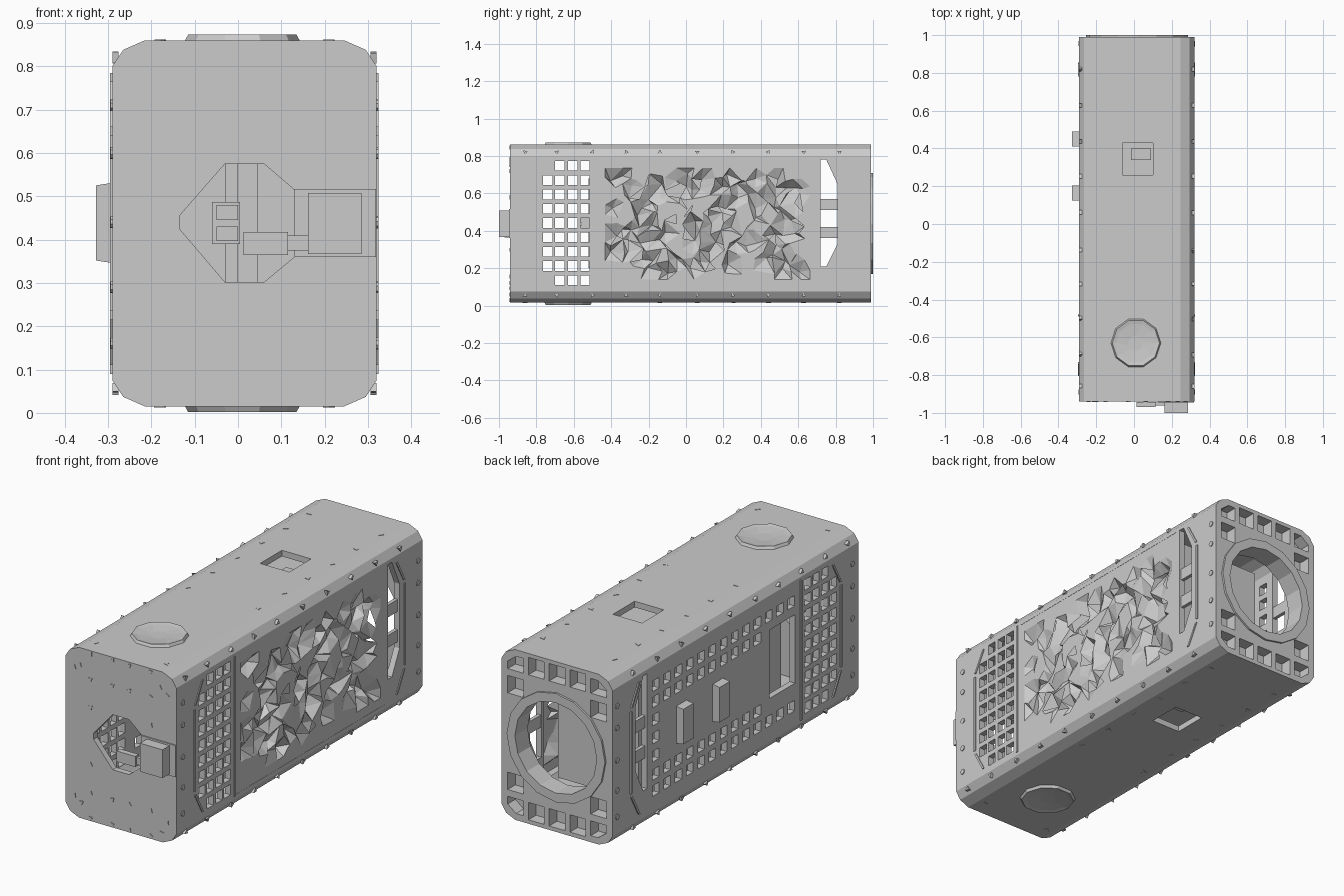
import bpy, bmesh, math, random

if "Cube" in bpy.data.objects:
    bpy.data.objects.remove(bpy.data.objects["Cube"])
random.seed(7)
CZ = 0.4375  # mid height


def rect(u0, u1, v0, v1):
    return [(u0, v0), (u1, v0), (u1, v1), (u0, v1)]


def ngon(u, v, r, n, a0=0.0):
    return [(u + r * math.cos(a0 + 2 * math.pi * i / n),
             v + r * math.sin(a0 + 2 * math.pi * i / n)) for i in range(n)]


def place(p, axis, t):
    u, v = p
    return {'x': (t, u, v), 'y': (u, t, v), 'z': (u, v, t)}[axis]


def finish(name, bm):
    bmesh.ops.recalc_face_normals(bm, faces=bm.faces)
    me = bpy.data.meshes.new(name)
    bm.to_mesh(me)
    bm.free()
    ob = bpy.data.objects.new(name, me)
    bpy.context.collection.objects.link(ob)
    return ob


def prisms(name, items):
    """One object made of extruded outlines: (points, axis, start, end)."""
    bm = bmesh.new()
    for pts, axis, a, b in items:
        lo = [bm.verts.new(place(p, axis, a)) for p in pts]
        hi = [bm.verts.new(place(p, axis, b)) for p in pts]
        n = len(pts)
        bm.faces.new(lo)
        bm.faces.new(hi[::-1])
        for i in range(n):
            bm.faces.new((lo[i], hi[i], hi[(i + 1) % n], lo[(i + 1) % n]))
    return finish(name, bm)


def cut(ob, items):
    cutter = prisms("cutter", items)
    cutter.hide_render = True
    m = ob.modifiers.new("cut", 'BOOLEAN')
    m.operation, m.solver, m.object = 'DIFFERENCE', 'EXACT', cutter
    dg = bpy.context.evaluated_depsgraph_get()
    me = bpy.data.meshes.new_from_object(ob.evaluated_get(dg))
    ob.modifiers.clear()
    ob.data = me
    bpy.data.objects.remove(cutter)


def outline(d=0.0):
    """Body cross-section with softened corners, inset by d."""
    x0, x1, z0, z1 = -0.29 + d, 0.32 - d, 0.015 + d, 0.86 - d
    corner = [(0.0, 0.06), (0.025, 0.022), (0.075, 0.0)]
    tl = [(x0 + a, z1 - b) for a, b in corner]
    tr = [(x1 - a, z1 - b) for a, b in corner[::-1]]
    br = [(x1 - a, z0 + b) for a, b in corner]
    bl = [(x0 + a, z0 + b) for a, b in corner[::-1]]
    return tl + tr + br + bl


# hollow housing with end walls
body = prisms("housing", [(outline(), 'y', -0.94, 0.99)])
cut(body, [(outline(0.03), 'y', -0.91, 0.90)])

# see-through vent grid near the front, both sides
holes = []
for i, y in enumerate((-0.74, -0.675, -0.605, -0.54)):
    for j in range(9):
        if i == 0 and j in (0, 8):
            continue
        z = 0.135 + j * 0.0765
        holes.append((rect(y - 0.025, y + 0.025, z - 0.026, z + 0.026), 'x', -0.4, 0.4))
# rear slots, both sides
holes.append(([(0.72, 0.21), (0.75, 0.21), (0.81, 0.33), (0.81, 0.65), (0.75, 0.78), (0.72, 0.78)],
              'x', -0.4, 0.4))
# opening for right panel
holes.append((rect(-0.47, 0.70, 0.095, 0.78), 'x', 0.27, 0.4))
# left perforations and window
for i in range(13):
    y = 0.65 - i * 0.0885
    for j, z in enumerate((0.70, 0.62, 0.53, 0.44, 0.35, 0.26, 0.18)):
        if j in (0, 1, 5, 6) or i == 0:
            if i > 9 and j in (1, 5):
                continue
            holes.append((rect(y - 0.026, y + 0.026, z - 0.026, z + 0.026), 'x', -0.4, -0.24))
holes.append((rect(-0.44, -0.24, 0.29, 0.63), 'x', -0.4, -0.24))
# top and bottom pockets
for a, b in ((0.80, 0.9), (-0.05, 0.07)):
    holes.append((rect(-0.06, 0.10, 0.26, 0.43), 'z', a, b))
# front opening
holes.append(([(-0.135, 0.425), (-0.03, 0.302), (0.06, 0.302), (0.13, 0.36), (0.13, 0.515),
               (0.06, 0.575), (-0.03, 0.575), (-0.135, 0.455)], 'y', -1.1, -0.88))
# rear round opening and cell pockets
holes.append((ngon(0.015, CZ, 0.225, 16), 'y', 0.85, 1.1))
for i in range(5):
    for j in range(7):
        x, z = 0.015 + (i - 2) * 0.114, CZ + (j - 3) * 0.12
        if math.hypot(x - 0.015, z - CZ) < 0.285 or (i in (0, 4) and j in (0, 6)):
            continue
        holes.append((rect(x - 0.043, x + 0.043, z - 0.043, z + 0.043), 'y', 0.93, 1.1))
for sx in (-1, 1):       # trimmed corner cells
    for sz in (-1, 1):
        holes.append(([(0.015 + sx * u, CZ + sz * v) for u, v in
                       ((0.185, 0.317), (0.271, 0.317), (0.271, 0.355), (0.225, 0.39), (0.185, 0.39))],
                      'y', 0.93, 1.1))
cut(body, holes)

# rear flange ring
ring = prisms("rear_ring", [(ngon(0.015, CZ, 0.27, 16), 'y', 0.96, 1.0)])
cut(ring, [(ngon(0.015, CZ, 0.225, 16), 'y', 0.9, 1.1)])

# crumpled right panel: jittered sheet with dents and tears
NY, NZ = 25, 14
bm = bmesh.new()
grid = []
for i in range(NY + 1):
    row = []
    for j in range(NZ + 1):
        y, z, x = -0.48 + 1.19 * i / NY, 0.09 + 0.695 * j / NZ, 0.319
        if 1 < i < NY - 1 and 1 < j < NZ - 1:
            y += random.uniform(-0.022, 0.022)
            z += random.uniform(-0.022, 0.022)
            if random.random() < 0.28:
                x -= random.uniform(0.015, 0.05)
        row.append(bm.verts.new((x, y, z)))
    grid.append(row)
for i in range(NY):
    for j in range(NZ):
        a, b, c, d = grid[i][j], grid[i + 1][j], grid[i + 1][j + 1], grid[i][j + 1]
        tris = ((a, b, c), (a, c, d)) if random.random() < 0.5 else ((a, b, d), (b, c, d))
        for t in tris:
            inner = 1 < i < NY - 2 and 1 < j < NZ - 2
            if not (inner and random.random() < 0.07):
                bm.faces.new(t)
finish("crumpled_panel", bm)

# inner core, its ribs and slot cross-bars
prisms("inner_core", [(rect(-0.20, 0.24, 0.10, 0.76), 'y', -0.46, 0.66)])
prisms("inner_ribs", [(rect(-0.03, 0.0, 0.2, 0.68), 'y', -0.52, -0.46),
                      (rect(0.0, 0.045, 0.2, 0.68), 'y', -0.50, -0.46),
                      (rect(-0.06, 0.005, 0.39, 0.487), 'y', -0.56, -0.50),
                      (rect(-0.05, 0.0, 0.445, 0.48), 'y', -0.57, -0.56),
                      (rect(-0.05, 0.0, 0.397, 0.43), 'y', -0.57, -0.56)])
bars = []
for x0, x1 in ((-0.28, -0.262), (0.292, 0.31)):
    for z in (0.39, 0.54):
        bars.append((rect(0.71, 0.82, z - 0.03, z + 0.03), 'x', x0, x1))
prisms("slot_bars", bars)
prisms("pocket_steps", [(rect(-0.015, 0.09, 0.34, 0.40), 'z', 0.75, 0.80),
                        (rect(-0.015, 0.09, 0.34, 0.40), 'z', 0.07, 0.11)])

# bracket-shaped trim on both sides
trim = []
for x0, x1 in ((-0.296, -0.285), (0.315, 0.324)):
    for y, s in ((-0.80, 1), (0.85, -1)):
        w = 0.012
        trim.append((rect(y - w / 2, y + w / 2, 0.235, 0.64), 'x', x0, x1))
        for a, b in ((0.66, 0.765), (0.215, 0.11)):
            trim.append(([(y, a), (y + w * s, a), (y + 0.07 * s, b), (y + 0.058 * s, b)], 'x', x0, x1))
    trim.append((rect(-0.49, -0.48, 0.09, 0.785), 'x', x0, x1))
prisms("side_trim", trim)

# left grips
prisms("left_grips", [([(-0.285, z0), (-0.328, z0 + 0.007), (-0.328, z1 - 0.007), (-0.285, z1)],
                       'y', y - 0.04, y + 0.04)
                      for y in (0.45, 0.165) for z0, z1 in ((0.345, 0.532),)])

# front connector with plate, neck and plug
prisms("front_connector", [(rect(0.13, 0.318, 0.36, 0.517), 'y', -0.946, -0.935),
                           (rect(0.162, 0.285, 0.367, 0.508), 'y', -1.0, -0.94),
                           (rect(0.115, 0.165, 0.375, 0.41), 'y', -0.962, -0.945),
                           (rect(0.013, 0.115, 0.365, 0.418), 'y', -0.97, -0.942)])

# round caps on top and underneath
for name, z0, zs in (("top_cap", 0.855, 1), ("bottom_cap", 0.020, -1)):
    bm = bmesh.new()
    loops = []
    for r, h, turn in ((0.135, 0.0, 0), (0.125, 0.018, 0), (0.105, 0.014, 0), (0.04, 0.008, 0.3)):
        loops.append([bm.verts.new((u, v, z0 + zs * h)) for u, v in ngon(0.01, -0.63, r, 10, turn)])
    for lo, hi in zip(loops, loops[1:]):
        for i in range(10):
            k = (i + 1) % 10
            bm.faces.new((lo[i], lo[k], hi[k], hi[i]))
    bm.faces.new(loops[-1])
    bm.faces.new(loops[0][::-1])
    finish(name, bm)

# small screws on every side
screws = []


def screw(u, v, axis, t, d, n=3, r=0.014):
    screws.append((ngon(u, v, r, n, random.uniform(0, 6)), axis, t - d, t + d))


for y in (-0.86, -0.69, -0.5, -0.32, -0.14, 0.06, 0.25, 0.44, 0.63, 0.82):
    for z in (0.858, 0.017):
        if y not in (-0.69, -0.5, -0.32):
            for x in (-0.18, 0.21):
                screw(x, y, 'z', z, 0.004)
    for z in (0.82, 0.055):
        for x in (-0.283, 0.313):
            screw(y, z, 'x', x, 0.007)
for x in (-0.29, 0.32):
    for y in (-0.89, 0.955):
        for z in (0.16, 0.29, 0.44, 0.60, 0.71):
            screw(y, z, 'x', x, 0.004, 8)
for x in (-0.15, -0.03, 0.063, 0.18):
    for z in (0.03, 0.155, 0.72, 0.845):
        screw(x, z, 'y', -0.94, 0.003, 3, 0.012)
for x, z in ((-0.24, 0.12), (-0.2, 0.095), (0.27, 0.12), (0.24, 0.06), (-0.24, 0.755),
             (-0.21, 0.775), (0.23, 0.78), (0.27, 0.75), (-0.15, 0.58), (0.18, 0.58), (-0.15, 0.295)):
    screw(x, z, 'y', -0.94, 0.003, 3, 0.013)
prisms("screws", screws)
